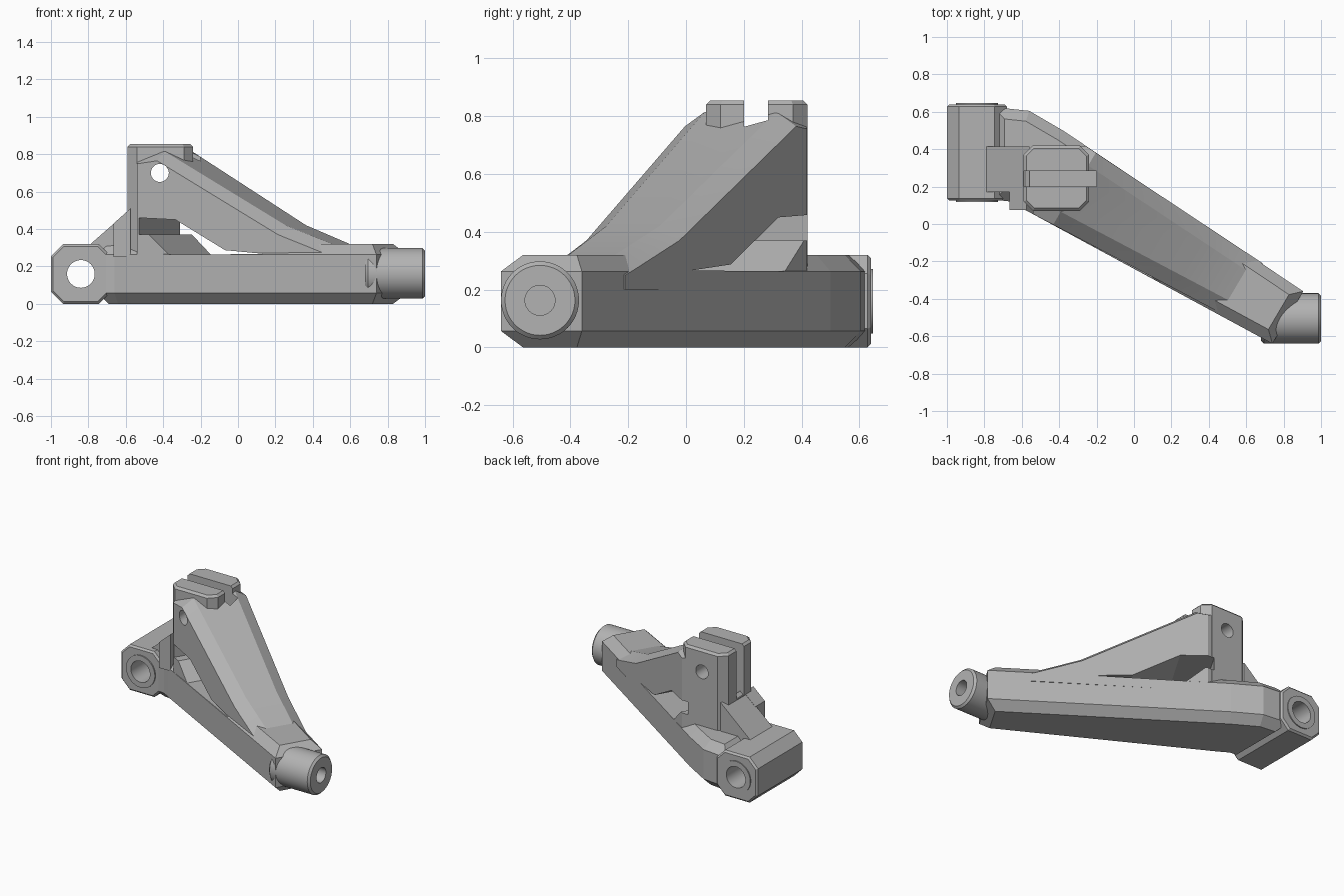
import bpy
import bmesh
from math import pi
from mathutils import Vector, Matrix

old = bpy.data.objects.get("Cube")
if old:
    bpy.data.objects.remove(old, do_unlink=True)

grey = bpy.data.materials.new("plain grey")
grey.use_nodes = True
COLOUR = (0.45, 0.45, 0.45, 1)
grey.diffuse_color = COLOUR
grey.node_tree.nodes["Principled BSDF"].inputs["Base Color"].default_value = COLOUR

ALONG = Vector((0.86, -0.51, 0))    # direction of the slanted arm
ACROSS = Vector((0.51, 0.86, 0))
UP = Vector((0, 0, 1))
ARM_END = 0.963


def finish(name, bm):
    bmesh.ops.recalc_face_normals(bm, faces=bm.faces)
    mesh = bpy.data.meshes.new(name)
    bm.to_mesh(mesh)
    bm.free()
    mesh.materials.append(grey)
    ob = bpy.data.objects.new(name, mesh)
    bpy.context.collection.objects.link(ob)
    return ob


def loft(sections):
    """Skin a run of equal-sized loops and cap both ends."""
    bm = bmesh.new()
    loops = [[bm.verts.new(p) for p in sec] for sec in sections]
    for a, b in zip(loops, loops[1:]):
        for i in range(len(a)):
            j = (i + 1) % len(a)
            bm.faces.new((a[i], a[j], b[j], b[i]))
    bm.faces.new(loops[0])
    bm.faces.new(loops[-1])
    bmesh.ops.recalc_face_normals(bm, faces=bm.faces)
    return bm


def prism(points, u, v, w, lo, hi):
    """Extrude a 2D outline in axes u, v along w."""
    return loft([[u * a + v * b + w * h for a, b in points] for h in (lo, hi)])


def chamfer_rims(bm, axis, size, keep=lambda h: True):
    rims = [e for e in bm.edges
            if abs(e.verts[0].co[axis] - e.verts[1].co[axis]) < 1e-5
            and keep(e.verts[0].co[axis])]
    bmesh.ops.bevel(bm, geom=rims, offset=size, segments=1, affect='EDGES',
                    profile=0.5)


def cylinder(name, radius, axis, centre, length, chamfer=0):
    bm = bmesh.new()
    turn = Matrix.Rotation(pi / 2, 4, 'Y' if axis == 0 else 'X')
    bmesh.ops.create_cone(bm, cap_ends=True, segments=48, radius1=radius,
                          radius2=radius, depth=length,
                          matrix=Matrix.Translation(centre) @ turn)
    if chamfer:
        rims = [e for e in bm.edges if any(len(f.verts) > 4 for f in e.link_faces)]
        bmesh.ops.bevel(bm, geom=rims, offset=chamfer, segments=1, affect='EDGES')
    return finish(name, bm)


def cut(targets, cutter):
    for ob in targets:
        mod = ob.modifiers.new("cut", 'BOOLEAN')
        mod.operation, mod.solver, mod.object = 'DIFFERENCE', 'EXACT', cutter
        bpy.context.view_layer.objects.active = ob
        bpy.ops.object.modifier_apply(modifier=mod.name)
    bpy.data.objects.remove(cutter, do_unlink=True)


X, Y = Vector((1, 0, 0)), Vector((0, 1, 0))

# Low tapering arm with chamfered rims
plan = [(-0.75, 0.13), (-0.66, 0.12), (-0.6, 0.085), (0.74, -0.64),
        (0.905, -0.36), (-0.38, 0.5), (-0.56, 0.605), (-0.75, 0.625)]
bm = prism(plan, X, Y, UP, 0, 0.32)
chamfer_rims(bm, 2, 0.057)
arm = finish("arm", bm)

# Sloping rib rising to the tower
sections = []
for s, top in [(-0.78, 0.76), (-0.37, 0.815), (0.36, 0.42), (0.64, 0.32), (0.7, 0.3)]:
    w = 0.157 + (ARM_END - s) * 0.05
    outline = [(-w, 0.2), (w, 0.2), (w, top - 0.05), (w - 0.08, top),
               (0.08 - w, top), (-w, top - 0.05)]
    sections.append([ALONG * s + ACROSS * t + UP * z for t, z in outline])
bm = loft(sections)
for point, normal in [((-0.54, 0, 0), -X), ((0, 0.418, 0), Y)]:
    bmesh.ops.bisect_plane(bm, geom=bm.verts[:] + bm.edges[:] + bm.faces[:],
                           plane_co=point, plane_no=normal, clear_outer=True)
    bmesh.ops.holes_fill(bm, edges=[e for e in bm.edges if e.is_boundary])
rib = finish("rib", bm)

# Forked tower
x0, x1, y0, y1, c = -0.59, -0.24, 0.07, 0.42, 0.05
octagon = [(x0 + c, y0), (x1 - c, y0), (x1, y0 + c), (x1, y1 - c),
           (x1 - c, y1), (x0 + c, y1), (x0, y1 - c), (x0, y0 + c)]
bm = prism(octagon, X, Y, UP, 0.2, 0.855)
chamfer_rims(bm, 2, 0.015, lambda h: h > 0.8)
tower = finish("tower", bm)

# Gusset between the hinge and the tower, with a small front tab
gusset = finish("gusset", prism([(-0.8, 0.28), (-0.56, 0.28), (-0.56, 0.52), (-0.8, 0.31)],
                                X, UP, Y, 0.17, 0.415))
tab = finish("gusset_tab", prism([(-0.665, 0.25), (-0.575, 0.25), (-0.575, 0.51), (-0.665, 0.43)],
                                 X, UP, Y, 0.075, 0.18))

# Octagonal hinge block with raised end rings
a, b, c = -1.0, -0.68, 0.065
hinge_outline = [(a + c, 0), (b - c, 0), (b, c), (b, 0.32 - c),
                 (b - c, 0.32), (a + c, 0.32), (a, 0.32 - c), (a, c)]
bm = prism(hinge_outline, X, UP, Y, 0.125, 0.64)
chamfer_rims(bm, 1, 0.012)
hinge = finish("hinge_block", bm)
bushing = cylinder("hinge_bushing", 0.112, 1, (-0.84, 0.382, 0.16), 0.53)

# Round end pin
pin = cylinder("end_pin", 0.135, 0, (0.84, -0.505, 0.163), 0.32, 0.014)

# Openings: under the rib, fork slot, cross hole, hinge bore, pin bore
window = [(-0.48, 0.46), (-0.26, 0.45), (0.04, 0.287), (0.29, 0.266),
          (-0.3, 0.264), (-0.42, 0.37), (-0.48, 0.37)]
cut([arm, rib, tower], finish("window_cutter", prism(window, ALONG, UP, ACROSS, -0.5, 0.5)))
slot = [(-0.7, 0.2), (-0.2, 0.2), (-0.2, 0.283), (-0.7, 0.283)]
cut([tower, rib], finish("slot_cutter", prism(slot, X, Y, UP, 0.5, 1)))
cut([tower, rib], cylinder("cross_hole_cutter", 0.048, 1, (-0.418, 0.2, 0.7), 1.2))
cut([hinge, bushing, arm], cylinder("hinge_bore_cutter", 0.074, 1, (-0.84, 0.38, 0.16), 1))
cut([pin, arm], cylinder("pin_bore_cutter", 0.052, 0, (0.95, -0.505, 0.163), 0.3))

# Smooth the round surfaces while keeping edges sharp
bpy.ops.object.select_all(action='DESELECT')
for ob in (rib, tower, hinge, bushing, pin):
    ob.select_set(True)
    bpy.context.view_layer.objects.active = ob
bpy.ops.object.shade_smooth_by_angle(angle=0.35)
